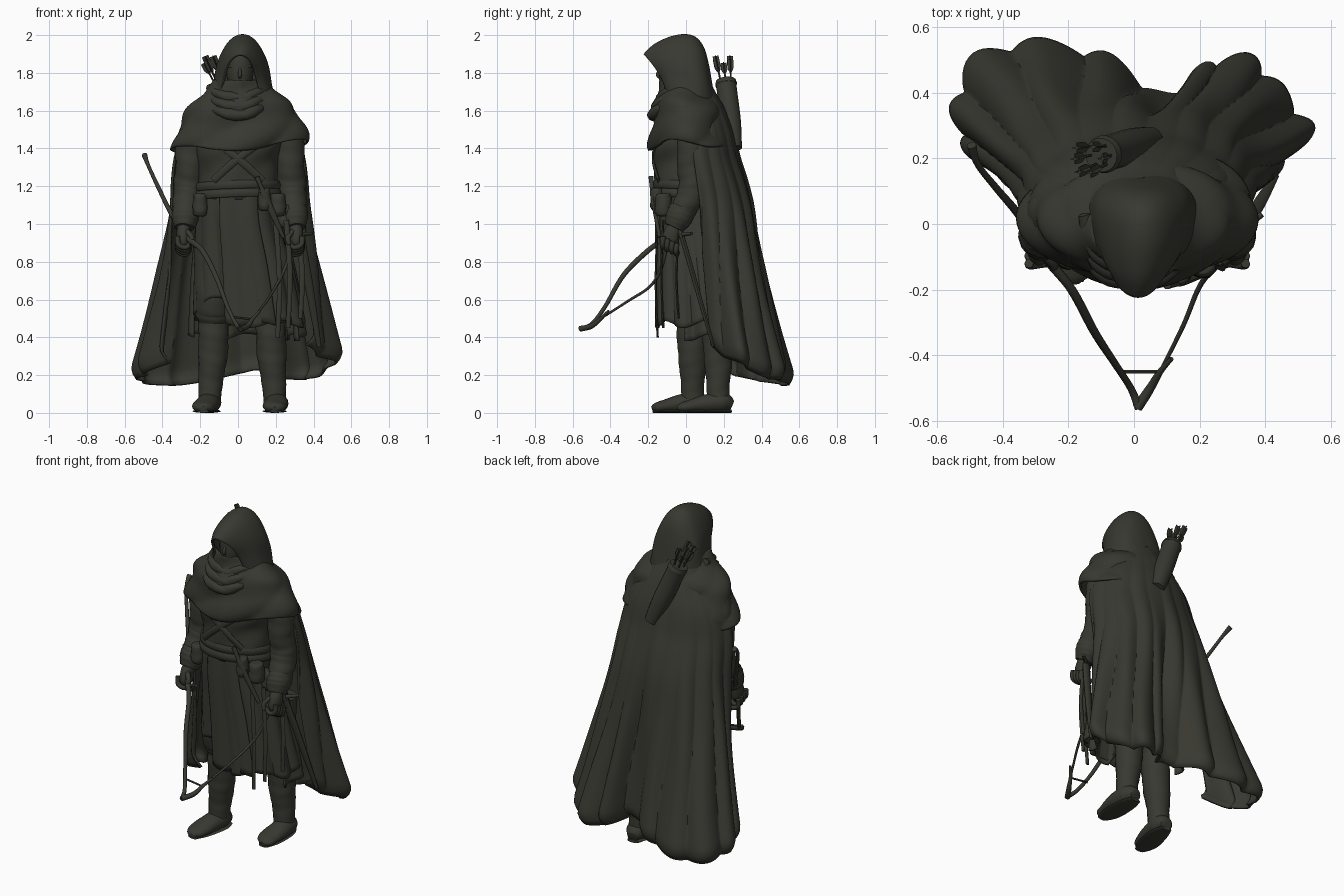
import bpy, bmesh, math
from mathutils import Vector
from math import sin, cos, pi

mat = bpy.data.materials.new("dark olive cloth")
mat.diffuse_color = (0.04, 0.04, 0.031, 1)


def spline(keys, t):
    """Catmull-Rom through tuples of any length, t in 0..1."""
    n = len(keys) - 1
    i = min(int(t * n), n - 1)
    f = t * n - i
    p = [keys[max(0, min(n, i + k))] for k in (-1, 0, 1, 2)]
    return [b + 0.5 * f * (c - a + f * (2*a - 5*b + 4*c - d + f * (3*(b - c) + d - a)))
            for a, b, c, d in zip(*p)]


def grid(name, fn, nu, nv, closed=False, caps=False, thick=0.0):
    """Surface from fn(u, v); closed wraps u, caps fills both ends."""
    bm = bmesh.new()
    cols = nu if closed else nu + 1
    rows = [[bm.verts.new(fn(i / nu, j / nv)) for i in range(cols)] for j in range(nv + 1)]
    for a, b in zip(rows, rows[1:]):
        for i in range(nu):
            k = (i + 1) % cols
            bm.faces.new((a[i], a[k], b[k], b[i]))
    if caps:
        bm.faces.new(rows[0])
        bm.faces.new(rows[-1])
    bmesh.ops.recalc_face_normals(bm, faces=bm.faces)
    me = bpy.data.meshes.new(name)
    bm.to_mesh(me)
    bm.free()
    ob = bpy.data.objects.new(name, me)
    bpy.context.collection.objects.link(ob)
    me.materials.append(mat)
    if thick:
        m = ob.modifiers.new("thickness", "SOLIDIFY")
        m.thickness, m.offset = thick, 0
    bpy.ops.object.select_all(action='DESELECT')
    ob.select_set(True)
    bpy.context.view_layer.objects.active = ob
    bpy.ops.object.shade_smooth_by_angle(angle=math.radians(50))
    return ob


def tube(name, pts, ref=(0, 1, 0), n=14, seg=8, wrinkle=0.0, freq=4.3):
    """Tapered limb: pts are (x, y, z, r) or (x, y, z, r_side, r_ref)."""
    pts = [p if len(p) == 5 else (*p, p[3]) for p in pts]
    ref = Vector(ref)

    def fn(u, v):
        q = spline(pts, v)
        t = Vector(spline(pts, min(1, v + .01))[:3]) - Vector(spline(pts, max(0, v - .01))[:3])
        side = t.cross(ref).normalized()
        up = side.cross(t).normalized()
        a = 2 * pi * u
        w = 1 + wrinkle * (sin(2 * pi * freq * v + 3 * sin(a)) + .6 * sin(2 * pi * 2.3 * freq * v - 2 * cos(a + 1)))
        return Vector(q[:3]) + side * (q[3] * w * cos(a)) + up * (q[4] * w * sin(a))
    return grid(name, fn, n, seg * (len(pts) - 1), True, True)


def shell(name, keys, fold, nu=96, nv=24, thick=0.012, span=(0, 1), grow=0.0):
    """Draped ring: keys are (z, cx, cy, rx, ry); fold(a, v) gives (radial, dz). a=-pi/2 is front."""
    def fn(u, v):
        a = 2 * pi * (span[0] + (span[1] - span[0]) * u)
        z, cx, cy, rx, ry = spline(keys, v)
        d, dz = fold(a, v)
        return (cx + (rx + d + grow) * cos(a), cy + (ry + d + grow) * sin(a), z + dz)
    return grid(name, fn, nu, nv, span == (0, 1), False, thick)


# ---- long cloak: hem points (x, y, z) from one front edge round the back
HEM = [(-.42, .15, .28), (-.50, .22, .22), (-.545, .31, .19), (-.54, .41, .17), (-.44, .51, .15),
       (-.30, .55, .15), (-.13, .52, .18), (0, .46, .21), (.11, .38, .23), (.19, .46, .20),
       (.28, .51, .18), (.38, .48, .18), (.46, .41, .20), (.55, .32, .26), (.50, .22, .30), (.41, .15, .36)]
TOP = [(.13, .01, .12), (.20, .03, .165), (.29, .04, .205), (.335, .04, .235), (.345, .05, .255), (.34, .06, .265), (.34, .06, .27)]


def cloak(u, v):
    hx, hy, hz = spline(HEM, u)
    z = 1.74 + (hz - 1.74) * v
    th = pi * u
    rx, cy, ry = spline(TOP, min(1, (1.74 - z) / 0.75))
    w = max(0, (1.35 - z) / 1.13) ** 1.3
    x = (.01 - rx * cos(th)) * (1 - w) + hx * w
    y = (cy + ry * sin(th)) * (1 - w) + hy * w
    s = min(1, v * 1.6)
    d = (.012 * s + .035 * w) * (abs(sin(pi * (11 * u + .25 * sin(5 * v)))) - .5)
    d += .008 * s * sin(40 * u + 4 * v) - .05 * max(0, (v - .95) / .05) ** 2   # hem curls in
    return (x - d * cos(th), y + d * sin(th), z)


grid("cloak", cloak, 150, 60, thick=.014)

# ---- shoulder mantle with diagonal folds, tucked under the cloak at the back
shell("mantle", [(1.76, .01, -.02, .125, .11), (1.69, .01, -.01, .195, .14), (1.61, .01, .01, .275, .18),
                 (1.51, .015, .02, .325, .20), (1.41, .015, .03, .355, .215)],
      lambda a, v: (.011 * v * (2 * abs(sin(2.5 * a + 6 * v)) - 1) + .007 * sin(14 * v + 2 * cos(a) - a)
                    - .02 * v * max(0, sin(a)) - .02 * abs(sin(2 * a)) * max(0, -sin(a)),
                    v * (.02 * cos(a) - .02 * sin(3 * a))))
for i, (dz, dy) in enumerate([(0, 0), (-.045, -.025), (-.09, -.045)]):
    tube("neck_fold_%d" % i, [(-.15, .03, 1.72 + dz, .02), (-.11, -.09 + dy, 1.69 + dz, .026),
                              (.01, -.13 + dy, 1.665 + dz, .03), (.11, -.09 + dy, 1.70 + dz, .026),
                              (.16, .03, 1.74 + dz, .02)], ref=(0, 0, 1), wrinkle=.06)

# ---- hood: arches from the peaked front edge to the nape
ARCH = [(-.22, 1.895, -.10, 1.68, .092), (-.16, 1.95, -.08, 1.67, .118), (-.06, 1.992, -.03, 1.66, .138),
        (.03, 1.993, .04, 1.65, .142), (.085, 1.94, .09, 1.64, .125), (.115, 1.84, .13, 1.63, .085),
        (.135, 1.72, .16, 1.63, .02)]


def hood(u, v):
    ty, tz, by, bz, w = spline(ARCH, v)
    a = pi * u
    f = sin(a) ** .85
    flare = 1 + .35 * (1 - f) ** 2 * v
    y = by + (ty - by) * f ** (1 + .8 * (1 - v) ** 2)
    crease = .006 * sin(9 * f + 5 * v) * (1 - f)
    return (.012 + .012 * min(1, 3 * v) - (w * flare + crease) * cos(a), y, bz + (tz - bz) * f)


grid("hood", hood, 32, 30, thick=.014)

# ---- head with nose, brow and eye sockets left between them
tube("head", [(.01, -.05, 1.64, .055), (.01, -.075, 1.69, .042, .05), (.01, -.068, 1.73, .058, .07),
              (.01, -.06, 1.80, .072, .085), (.01, -.045, 1.87, .07, .085), (.01, -.03, 1.92, .02)], n=20)
tube("nose", [(.01, -.135, 1.825, .007), (.01, -.15, 1.79, .010), (.01, -.135, 1.775, .009)], n=8, seg=4)
tube("brow", [(-.05, -.11, 1.835, .007), (.01, -.135, 1.832, .009), (.07, -.11, 1.835, .007)],
     ref=(0, 0, 1), n=8, seg=4)
tube("mouth", [(-.015, -.122, 1.74, .004), (.01, -.133, 1.742, .006), (.035, -.122, 1.74, .004)],
     ref=(0, 0, 1), n=8, seg=4)

# ---- tunic, skirt and overlapping front panel
shell("tunic", [(1.64, 0, .02, .17, .12), (1.48, 0, .005, .225, .165), (1.32, 0, -.005, .205, .16),
                (1.13, 0, 0, .205, .155)],
      lambda a, v: (.008 * sin(18 * v + 3 * cos(a)) * sin(2 * a), 0))
SKIRT = [(1.20, 0, 0, .205, .15), (1.02, 0, .01, .215, .165), (.78, .03, .025, .25, .175), (.47, .06, .045, .285, .195)]


def pleat(a, v):
    lift = .15 * max(0, -cos(a)) ** .6 * max(0, -sin(a) + .3)
    return (.03 * v * (abs(sin(6 * a + .5)) - .6), v * lift + .02 * v * sin(5 * a))


shell("skirt", SKIRT, pleat)
shell("front_panel", SKIRT, lambda a, v: (.006 * sin(9 * a), .01 * v * sin(8 * a)), 24, 16, span=(.68, .83), grow=.006)
shell("coat_tail", [(1.1, 0, .04, .21, .16), (.75, .03, .06, .26, .18), (.40, .05, .07, .285, .20)],
      lambda a, v: (.03 * v * sin(9 * a), .02 * v * sin(5 * a)), 48, 16, span=(-.06, .5))

# ---- belts, crossed chest straps and waist gear
for i, (z, g) in enumerate([(1.20, .008), (1.155, .012)]):
    shell("belt_%d" % i, [(z + .02, 0, 0, .205, .155), (z, 0, 0, .212, .162), (z - .02, 0, 0, .207, .157)],
          lambda a, v: (0, .012 * cos(a + 1)), 64, 6, grow=g)
for s in (-1, 1):
    tube("chest_strap", [(s * .20, -.10, 1.49, .02, .008), (s * .10, -.160, 1.42, .02, .008), (-s * .02, -.172, 1.33, .02, .008),
                         (-s * .13, -.145, 1.23, .02, .008)], n=10)
for x, y, z, r in [(.14, -.155, 1.13, .03), (.21, -.12, 1.10, .04), (-.2, -.10, 1.10, .035), (.25, -.05, 1.04, .04)]:
    tube("pouch", [(x, y, z + .06, r * .4), (x, y, z + .05, r), (x, y, z - .04, r * 1.1), (x, y, z - .06, r * .5)], n=12, wrinkle=.04)
tube("dagger", [(.10, -.185, 1.25, .014), (.125, -.18, 1.19, .012), (.15, -.175, 1.13, .02, .012),
                (.24, -.14, .93, .01)], n=10)
for x, y, z0, z1 in [(.20, -.15, 1.0, .40), (.255, -.12, 1.02, .45), (.32, -.04, .95, .50)]:
    tube("hanging_strap", [(x, y, z0, .014, .006), (x + .02, y - .01, (z0 + z1) / 2, .014, .006), (x + .01, y, z1, .012, .006)], n=8)

# ---- sword in scabbard at the hip
tube("scabbard", [(.33, -.02, .93, .024, .014), (.38, .06, .65, .022, .013), (.43, .145, .35, .012, .008)], n=10)
tube("sword_grip", [(.295, -.07, 1.07, .018), (.31, -.05, 1.01, .012), (.33, -.02, .93, .014)], n=10)
tube("sword_guard", [(.28, -.07, .94, .009), (.33, -.02, .945, .012), (.39, .03, .95, .009)], ref=(0, 0, 1), n=8)

# ---- arms, cuffs and hands
for s, side in ((-1, "bow"), (1, "sword")):
    o = .02 if s > 0 else 0
    X = lambda x: s * (x + o)
    tube(side + "_arm", [(X(.20), .03, 1.56, .07), (X(.245), .03, 1.45, .08), (X(.255), .03, 1.30, .077),
                         (X(.265), .035, 1.18, .077), (X(.275), -.01, 1.08, .07), (X(.28), -.055, .99, .05)],
         wrinkle=.03)
    tube(side + "_cuff", [(X(.275), -.015, 1.08, .072), (X(.28), -.04, 1.03, .072), (X(.285), -.065, .98, .052)], wrinkle=.02)
    tube(side + "_hand", [(X(.285), -.06, .99, .035), (X(.29), -.075, .95, .035, .045), (X(.288), -.085, .90, .03, .042),
                          (X(.283), -.085, .87, .012)])
    for k in range(4):
        y = -.12 + .024 * k
        z = .935 - .012 * k
        tube("finger", [(X(.32), y, z, .014), (X(.315), y - .005, z - .045, .014), (X(.275), y, z - .06, .013),
                        (X(.25), y, z - .03, .011)], n=8, seg=4)
    tube("thumb", [(X(.27), -.10, .96, .015), (X(.245), -.125, .93, .014), (X(.25), -.135, .89, .01)], n=8, seg=4)

# ---- legs: boots with folds, one foot set back
for s, y, tx in ((-1, .03, -.185), (1, .165, .20)):
    x = -.13 if s < 0 else .175
    tube("thigh", [(x, y - .02, .85, .10), (x, y - .025, .62, .10), (x, y - .005, .52, .095), (x, y, .46, .07)],
         wrinkle=.02, freq=2)
    tube("boot_leg", [(x, y, .50, .080), (x, y, .40, .08), (x + s * .005, y + .005, .28, .076),
                      (x + s * .015, y + .005, .16, .064), (x + s * .02, y + .005, .06, .06)], wrinkle=.02, freq=3)
    tube("boot_foot", [(x + s * .015, y + .075, .035, .035, .03), (x + s * .02, y + .03, .055, .062, .055),
                       (x + s * .03, y - .05, .05, .062, .05), (tx * .97, y - .13, .037, .064, .037),
                       (tx, y - .185, .028, .05, .027), (tx, y - .21, .02, .02, .014)], ref=(0, 0, 1), n=18)
    tube("boot_sole", [(x + s * .015, y + .075, .009, .036, .009), (x + s * .02, y, .009, .06, .009),
                       (tx * .97, y - .13, .009, .062, .009), (tx, y - .205, .009, .03, .009)], ref=(0, 0, 1))

# ---- quiver with fletched arrows on the back
A, B = Vector((-.10, .21, 1.76)), Vector((.05, .255, 1.40))
tube("quiver", [(*A, .052), (*A.lerp(B, .06), .058), (*A.lerp(B, .12), .054), (*A.lerp(B, .6), .054), (*B, .042)], n=18)
ax = (A - B).normalized()
for k in range(6):
    p = A + Vector((.032 * cos(k * 1.05), .032 * sin(k * 1.05), 0))
    q = p + ax * (.10 + .02 * (k % 3)) + Vector((.01 * cos(k * 1.05), .012 * sin(k * 1.05), 0))
    tube("arrow_shaft", [(*p, .005), (*q, .005)], n=6, seg=2)
    for w in (.018, .003):
        tube("arrow_fletching", [(*p.lerp(q, .35), .002), (*p.lerp(q, .6), w, .021 - w), (*q, w, .021 - w)], n=6, seg=3)

# ---- bow held low, with curled tip, and arrow laid to it
tube("bow", [(-.495, .24, 1.365, .015), (-.475, .18, 1.31, .010), (-.42, .11, 1.19, .011), (-.345, .02, 1.04, .013),
             (-.27, -.10, .93, .015), (-.19, -.20, .86, .014), (-.12, -.33, .73, .013), (-.055, -.43, .56, .011),
             (-.01, -.50, .47, .011), (.015, -.56, .445, .014)], n=10)
tube("bow_tip", [(.01, -.56, .445, .016), (.05, -.50, .46, .014), (.08, -.45, .50, .010), (.115, -.41, .54, .007)], n=10)
tube("tip_brace", [(-.04, -.45, .51, .006), (.075, -.45, .495, .006)], n=6, seg=3)
tube("arrow_in_hand", [(.08, -.45, .50, .006), (.15, -.31, .59, .007), (.20, -.19, .67, .008), (.25, -.13, .77, .009),
                       (.29, -.10, .90, .009)], n=8)
